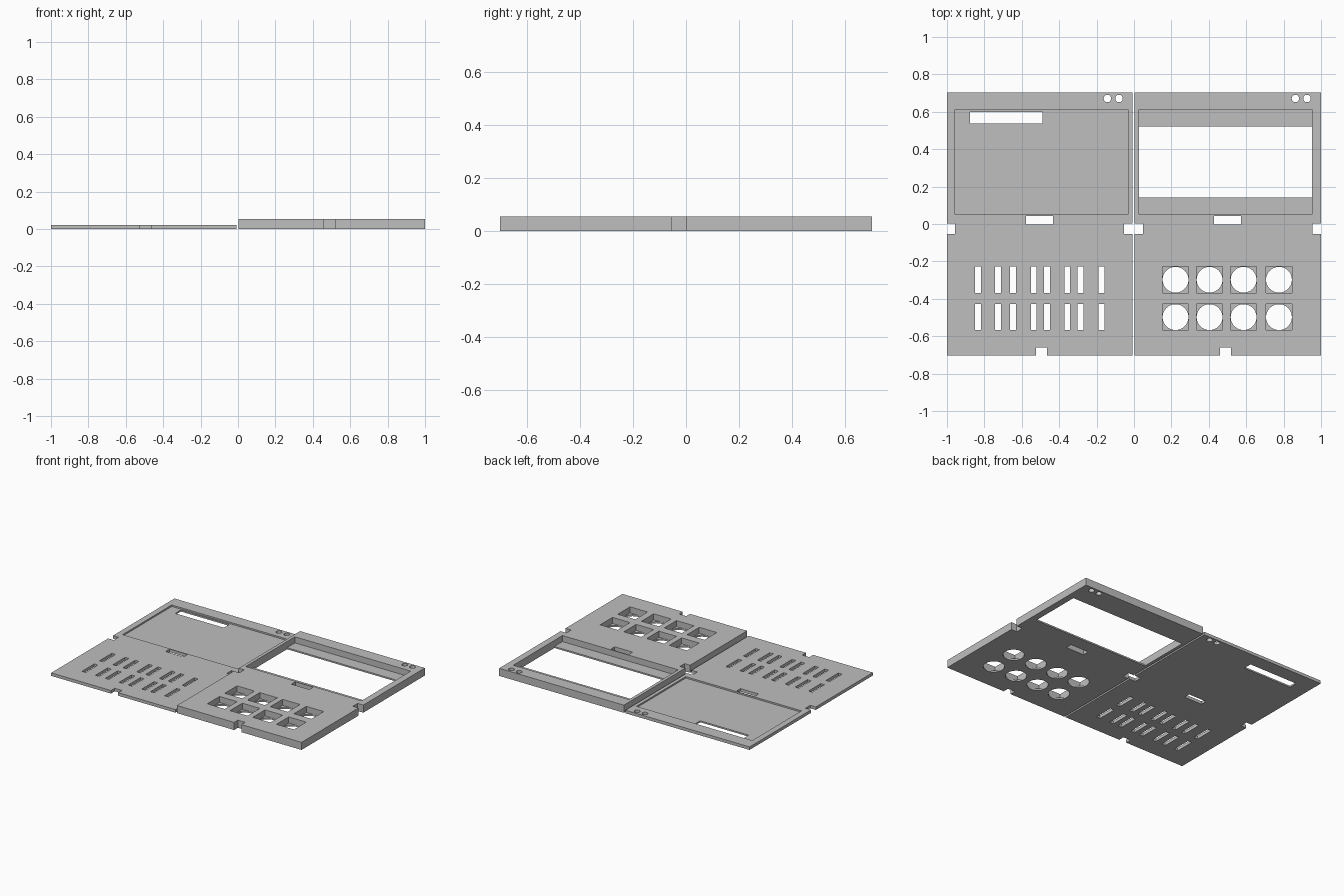
import bpy, bmesh, math

if "Cube" in bpy.data.objects:
    bpy.data.objects.remove(bpy.data.objects["Cube"])

grey = bpy.data.materials.new("mid grey")
grey.diffuse_color = (0.52, 0.52, 0.52, 1)
grey.use_nodes = True
grey.node_tree.nodes["Principled BSDF"].inputs["Base Color"].default_value = grey.diffuse_color

Y0, Y1 = -0.703, 0.703
FLOOR = 0.011          # height of the recess and pocket floors
LO, HI = -0.1, 0.2     # reach of cutters that go right through


def prism(bm, points, offset):
    """Extrude a closed polygon along an offset vector."""
    face = bm.faces.new([bm.verts.new(p) for p in points])
    ext = bmesh.ops.extrude_face_region(bm, geom=[face])
    verts = [g for g in ext["geom"] if isinstance(g, bmesh.types.BMVert)]
    bmesh.ops.translate(bm, verts=verts, vec=offset)


def box(bm, x0, x1, y0, y1, z0=LO, z1=HI):
    prism(bm, [(x0, y0, z0), (x1, y0, z0), (x1, y1, z0), (x0, y1, z0)], (0, 0, z1 - z0))


def hole(bm, x, y, r, n=32):
    ring = [(x + r * math.cos(2 * math.pi * i / n), y + r * math.sin(2 * math.pi * i / n), LO)
            for i in range(n)]
    prism(bm, ring, (0, 0, HI - LO))


def make(name, bm):
    bmesh.ops.recalc_face_normals(bm, faces=bm.faces[:])
    mesh = bpy.data.meshes.new(name)
    bm.to_mesh(mesh)
    bm.free()
    mesh.materials.append(grey)
    ob = bpy.data.objects.new(name, mesh)
    bpy.context.collection.objects.link(ob)
    return ob


def cut(ob, bm):
    """Subtract the cutter mesh and remove it."""
    cutter = make("cutter", bm)
    cutter.hide_render = True
    mod = ob.modifiers.new("cut", 'BOOLEAN')
    mod.operation = 'DIFFERENCE'
    mod.solver = 'EXACT'
    mod.object = cutter
    bpy.context.view_layer.objects.active = ob
    bpy.ops.object.modifier_apply(modifier=mod.name)
    bpy.data.objects.remove(cutter)


def panel(name, x0, x1, height):
    bm = bmesh.new()
    box(bm, x0, x1, Y0, Y1, 0, height)
    return make(name, bm)


def shared_cuts(bm, x0, x1, slot, notch, holes):
    """Side notches, front notch, centre slot and two small round holes."""
    box(bm, x0 - 0.1, x0 + 0.044, -0.053, 0.002)
    box(bm, x1 - 0.046, x1 + 0.1, -0.053, 0.002)
    box(bm, notch - 0.029, notch + 0.029, Y0 - 0.1, -0.66)
    box(bm, slot - 0.072, slot + 0.072, -0.003, 0.043)
    for x in holes:
        hole(bm, x, 0.671, 0.02, 24)


# Thin back panel: shallow recess, then slot and vent slits
X0, X1 = -1.0, -0.008
back = panel("back_panel", X0, X1, 0.022)
bm = bmesh.new()
box(bm, -0.957, -0.033, 0.05, 0.611, FLOOR)
cut(back, bm)

bm = bmesh.new()
shared_cuts(bm, X0, X1, -0.505, -0.494, (-0.142, -0.08))
box(bm, -0.877, -0.489, 0.537, 0.6)
for x in (-0.834, -0.727, -0.647, -0.537, -0.465, -0.356, -0.286, -0.174):
    for y in (-0.298, -0.498):
        box(bm, x - 0.015, x + 0.015, y - 0.07, y + 0.07)
cut(back, bm)

# Thick front panel: square button pockets and stepped display window
X0, X1 = 0.004, 1.0
front = panel("front_panel", X0, X1, 0.055)
buttons = [(x, y) for x in (0.222, 0.404, 0.586, 0.775) for y in (-0.298, -0.498)]
bm = bmesh.new()
for x, y in buttons:
    box(bm, x - 0.07, x + 0.07, y - 0.07, y + 0.07, FLOOR)
step = [(0.142, LO), (0.52, LO), (0.52, FLOOR), (0.611, FLOOR),
        (0.611, HI), (0.05, HI), (0.05, FLOOR), (0.142, FLOOR)]
prism(bm, [(0.027, y, z) for y, z in step], (0.925, 0, 0))
cut(front, bm)

# Round button openings and shared cut-outs go right through
bm = bmesh.new()
shared_cuts(bm, X0, X1, 0.5, 0.49, (0.863, 0.925))
for x, y in buttons:
    hole(bm, x, y, 0.069, 40)
cut(front, bm)
